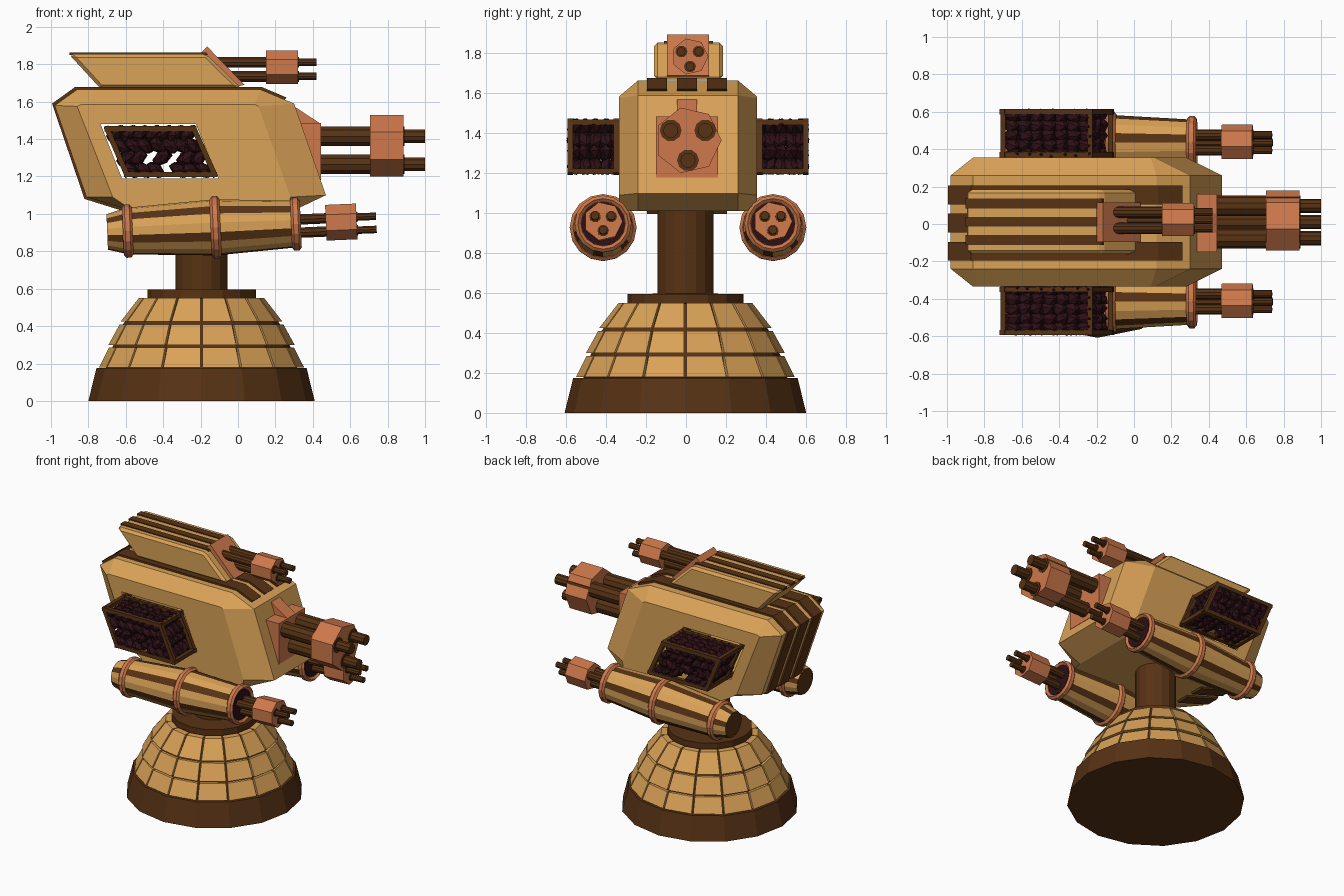
import bpy, bmesh, math, random
from mathutils import Vector, Matrix, Euler

if "Cube" in bpy.data.objects:
    bpy.data.objects.remove(bpy.data.objects["Cube"])

random.seed(4)
CY = 0.01                      # centre line of the gun in y


def material(name, rgb):
    m = bpy.data.materials.new(name)
    m.diffuse_color = (*rgb, 1)
    m.use_nodes = True
    m.node_tree.nodes["Principled BSDF"].inputs["Base Color"].default_value = m.diffuse_color
    return m


TAN = material("tan_plate", (0.70, 0.36, 0.095))
BROWN = material("dark_brown", (0.095, 0.032, 0.007))
COPPER = material("copper", (0.62, 0.19, 0.07))
MAROON = material("dark_maroon", (0.027, 0.005, 0.008))


def finish(name, bm, *mats):
    bmesh.ops.recalc_face_normals(bm, faces=bm.faces)
    me = bpy.data.meshes.new(name)
    bm.to_mesh(me)
    bm.free()
    for m in mats:
        me.materials.append(m)
    ob = bpy.data.objects.new(name, me)
    bpy.context.collection.objects.link(ob)
    return ob


def loft(bm, loops, cap=True):
    """Skin a list of equal closed loops."""
    vs = [[bm.verts.new(p) for p in loop] for loop in loops]
    n = len(vs[0])
    strips = []
    for a, b in zip(vs, vs[1:]):
        for i in range(n):
            strips.append((i, bm.faces.new((a[i], a[(i + 1) % n], b[(i + 1) % n], b[i]))))
    if cap:
        bm.faces.new(vs[0])
        bm.faces.new(vs[-1])
    return strips


def prism(name, pts, y0, y1, mat):
    """Side profile in x, z extruded along y."""
    bm = bmesh.new()
    loft(bm, [[(x, y, z) for x, z in pts] for y in (y0, y1)])
    return finish(name, bm, mat)


def tube_loops(profile, sides, origin, tilt=0.0, phase=0.0):
    """Circular loops along x, from (x, radius) pairs, tilted about y."""
    rot = Matrix.Rotation(-tilt, 3, 'Y')
    return [[rot @ Vector((x, r * math.cos(phase + math.tau * i / sides),
                           r * math.sin(phase + math.tau * i / sides))) + Vector(origin)
             for i in range(sides)] for x, r in profile]


def bar(bm, p, q, w):
    p, q = Vector(p), Vector(q)
    d = q - p
    m = Matrix.Translation((p + q) / 2) @ d.to_track_quat('Z', 'Y').to_matrix().to_4x4()
    bmesh.ops.create_cube(bm, size=1, matrix=m @ Matrix.Diagonal((w, w, d.length + w, 1)))


# Pedestal: foot, dome core, collar and column
bm = bmesh.new()
prof = [(0.605, 0), (0.562, 0.175), (0.51, 0.176), (0.475, 0.29), (0.42, 0.41), (0.32, 0.548),
        (0.29, 0.55), (0.29, 0.595), (0.14, 0.597), (0.14, 1.06)]
loft(bm, [[(-0.195 + r * math.cos(math.tau * i / 16), -0.003 + r * math.sin(math.tau * i / 16), z)
           for i in range(16)] for r, z in prof])
finish("pedestal", bm, BROWN)

# Three rows of armour panels on the dome
bm = bmesh.new()
for z0, r0, z1, r1 in [(0.18, 0.548, 0.285, 0.495), (0.30, 0.498, 0.41, 0.437), (0.425, 0.432, 0.55, 0.335)]:
    for k in range(16):
        gap = 0.006
        loops = []
        for r, z in ((r0, z0), (r1, z1), (r1 - 0.04, z1), (r0 - 0.04, z0)):
            row = []
            for i, s in ((k, 1), (k + 1, -1)):
                a = math.tau * i / 16
                t = Vector((-math.sin(a), math.cos(a), 0)) * gap * s
                row.append(Vector((-0.195 + r * math.cos(a), -0.003 + r * math.sin(a), z)) + t)
            loops.append(row)
        a = [bm.verts.new(l[0]) for l in loops]
        b = [bm.verts.new(l[1]) for l in loops]
        bm.faces.new(a)
        bm.faces.new(b)
        for i in range(4):
            bm.faces.new((a[i], a[(i + 1) % 4], b[(i + 1) % 4], b[i]))
finish("dome_panels", bm, TAN)

# Main housing: full outline in the middle, smaller outline on the flanks
full = [(-0.98, 1.58), (-0.86, 1.665), (0.12, 1.665), (0.30, 1.59),
        (0.47, 1.10), (0.28, 1.01), (-0.55, 1.01), (-0.81, 1.09)]
flank = [(-0.86, 1.575), (-0.84, 1.585), (0.09, 1.585), (0.11, 1.575),
         (0.28, 1.09), (0.27, 1.01), (-0.55, 1.01), (-0.67, 1.09)]
bm = bmesh.new()
loft(bm, [[(x, CY + y, z) for x, z in pts]
          for pts, y in ((flank, -0.345), (full, -0.25), (full, 0.25), (flank, 0.345))])
housing = finish("housing", bm, TAN)

# Window straight through the housing for the ammunition crates
cutter = prism("window_cutter", [(-0.735, 1.48), (-0.225, 1.48), (-0.105, 1.19), (-0.62, 1.19)], -0.8, 0.8, TAN)
mod = housing.modifiers.new("window", 'BOOLEAN')
mod.operation = 'DIFFERENCE'
mod.solver = 'EXACT'
mod.object = cutter
cutter.hide_render = True
bpy.context.view_layer.objects.active = housing
bpy.ops.object.modifier_apply(modifier="window")
bpy.data.objects.remove(cutter)

# Dark straps wrapped over the top and down the back
path = [(0.25, 1.611), (0.12, 1.665), (-0.86, 1.665), (-0.98, 1.58), (-0.81, 1.09), (-0.55, 1.01)]


def scaled(p, sx, sz):
    return (-0.27 + (p[0] + 0.27) * sx, 1.34 + (p[1] - 1.34) * sz)


strap = [scaled(p, 1.02, 1.04) for p in path] + [scaled(p, 0.97, 0.95) for p in reversed(path)]
for i, y in enumerate((-0.145, 0.005, 0.155)):
    prism(f"housing_strap_{i + 1}", strap, y - 0.05, y + 0.05, BROWN)

# Upper housing with stripes
upper = prism("upper_housing", [(-0.905, 1.855), (-0.17, 1.855), (0.02, 1.67), (-0.735, 1.67)], -0.16, 0.185, TAN)
bev = upper.modifiers.new("bevel", 'BEVEL')
bev.width = 0.018
bev.segments = 1
for i, y in enumerate((-0.085, 0.0125, 0.11)):
    prism(f"upper_stripe_{i + 1}", [(-0.90, 1.85), (-0.90, 1.862), (-0.17, 1.862), (-0.16, 1.85)],
          y - 0.026, y + 0.026, BROWN)

# Copper gun mounts
prism("upper_gun_mount", [(-0.20, 1.86), (-0.165, 1.895), (0.035, 1.69), (-0.01, 1.68)], -0.095, 0.115, COPPER)
prism("main_gun_mount", [(0.32, 1.485), (0.445, 1.485), (0.445, 1.18), (0.42, 1.18)], -0.15, 0.16, COPPER)
prism("main_mount_rib", [(0.30, 1.575), (0.445, 1.48), (0.32, 1.48)], -0.045, 0.055, COPPER)


def barrels(name, origin, x0, c0, c1, x1, clamp_r, ring, rad, tip, tilt=0.0):
    """Three barrels held by a seven-sided clamp."""
    bm = bmesh.new()
    for k in range(3):
        a = math.radians(30 + 120 * k)
        loops = tube_loops([(x0, rad), (c1 + 0.005, rad), (c1 + 0.006, tip), (x1, tip)], 10, (0, 0, 0))
        rot = Matrix.Rotation(-tilt, 3, 'Y')
        off = Vector((0, ring * math.cos(a), ring * math.sin(a)))
        loft(bm, [[rot @ (p + off) + Vector(origin) for p in l] for l in loops])
    finish(name + "_barrels", bm, BROWN)
    bm = bmesh.new()
    loft(bm, tube_loops([(c0, clamp_r), (c1, clamp_r)], 7, origin, tilt))
    finish(name + "_clamp", bm, COPPER)


barrels("main_gun", (0, CY, 1.365), 0.38, 0.705, 0.885, 1.0, 0.168, 0.1, 0.055, 0.038)
barrels("upper_gun", (0, CY + 0.01, 1.785), -0.13, 0.15, 0.32, 0.42, 0.092, 0.05, 0.03, 0.021)

# Side guns: striped casing, copper rings, barrels
TILT = 0.042
for side, s in (("right", -1), ("left", 1)):
    o = (0, CY + s * 0.425, 0.933)
    bm = bmesh.new()
    strips = loft(bm, tube_loops([(-0.70, 0.095), (-0.59, 0.125), (-0.12, 0.15), (0.31, 0.125), (0.32, 0.115)],
                                 18, o, TILT, math.radians(10)))
    for f in bm.faces:
        f.material_index = 1
    for i, f in strips:
        f.material_index = 1 if i % 3 == 0 else 0
    finish(side + "_gun_casing", bm, TAN, BROWN)
    bm = bmesh.new()
    loft(bm, tube_loops([(0.319, 0.108), (0.325, 0.108)], 18, o, TILT))
    finish(side + "_gun_mouth", bm, MAROON)
    for j, (x, r) in enumerate(((-0.59, 0.127), (-0.12, 0.152), (0.31, 0.127))):
        bm = bmesh.new()
        sect = [(x + 0.026 * math.cos(math.tau * k / 6), r + 0.018 * math.sin(math.tau * k / 6)) for k in range(7)]
        loft(bm, tube_loops(sect, 16, o, TILT), cap=False)
        bmesh.ops.remove_doubles(bm, verts=bm.verts, dist=1e-5)
        finish(f"{side}_gun_ring_{j + 1}", bm, COPPER)
    barrels(side + "_gun", o, 0.30, 0.47, 0.635, 0.74, 0.098, 0.047, 0.029, 0.021, TILT)

# Ammunition crates: slanted open frames filled with dark shells
corners = [(-0.70, 1.455), (-0.235, 1.455), (-0.125, 1.21), (-0.595, 1.21)]
for side, s in (("right", -1), ("left", 1)):
    bm = bmesh.new()
    ys = [CY + s * 0.36, CY + s * 0.59]
    for i in range(4):
        (ax, az), (bx, bz) = corners[i], corners[(i + 1) % 4]
        for y in ys:
            bar(bm, (ax, y, az), (bx, y, bz), 0.028)
        bar(bm, (ax, CY + s * 0.3, az), (ax, ys[1], az), 0.028)
    finish(side + "_crate_frame", bm, BROWN)
    bm = bmesh.new()
    for iz in range(4):
        for ix in range(7):
            if iz == 1 and ix in (2, 4) or iz == 0 and ix == 3:
                continue
            for iy in range(5):
                z = 1.235 + iz * 0.065
                x = -0.56 + ix * 0.064 - (z - 1.21) * 0.42 + random.uniform(-0.008, 0.008)
                y = CY + s * (0.36 + iy * 0.052)
                rot = Euler((random.uniform(-0.4, 0.4), 0.7 * (-1) ** iz, random.uniform(-0.4, 0.4)))
                m = Matrix.LocRotScale(Vector((x, y, z)), rot, Vector((0.058, 0.04, 0.034)))
                bmesh.ops.create_icosphere(bm, subdivisions=1, radius=1, matrix=m)
    finish(side + "_crate_ammunition", bm, MAROON)
